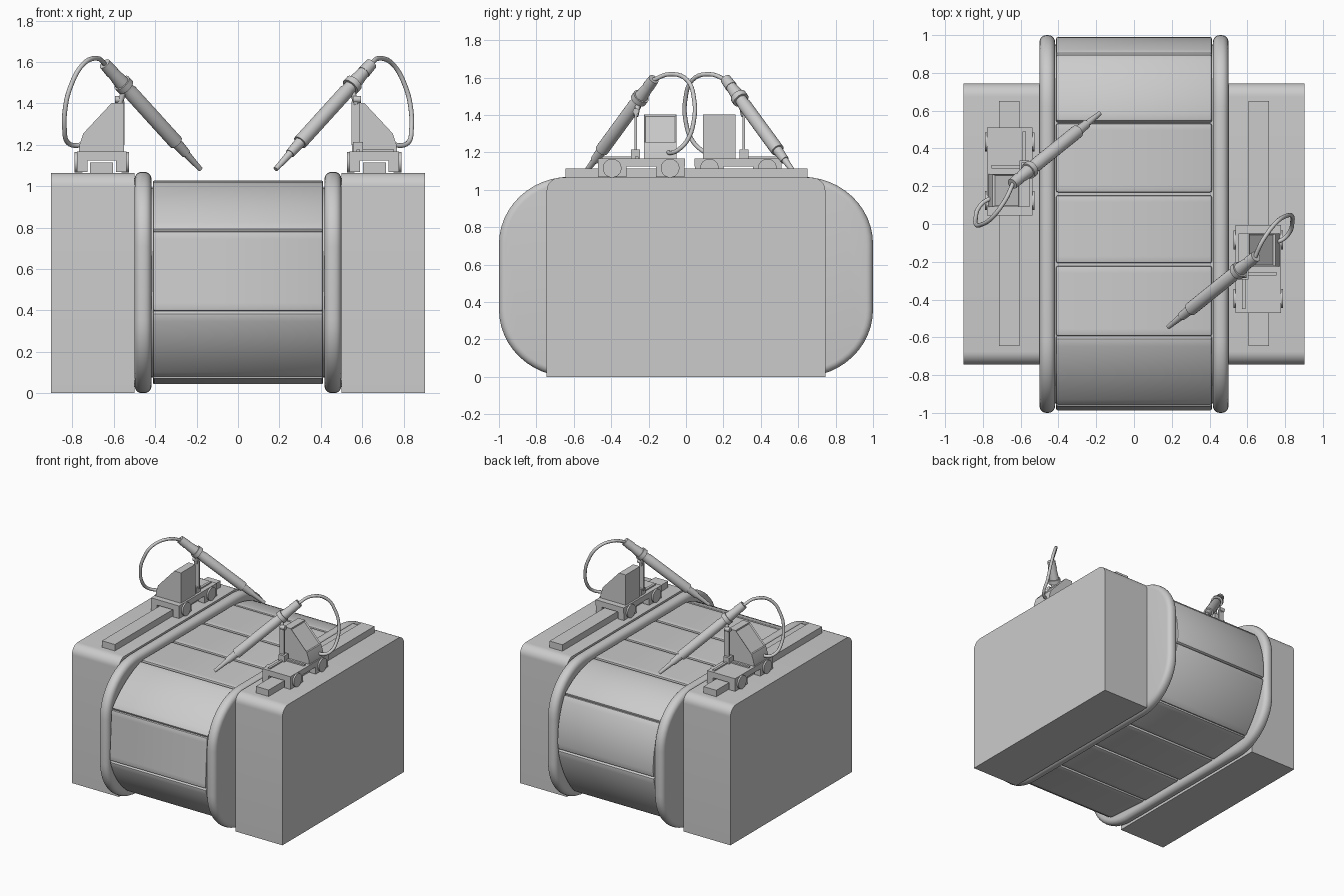
import bpy, bmesh, math
from mathutils import Vector, Matrix

if "Cube" in bpy.data.objects:
    bpy.data.objects.remove(bpy.data.objects["Cube"])

ZC = 0.535


def finish(name, bm, M=None, bevel=0, segs=1):
    bmesh.ops.remove_doubles(bm, verts=bm.verts, dist=1e-5)
    bmesh.ops.recalc_face_normals(bm, faces=bm.faces)
    if bevel:
        edges = [e for e in bm.edges if e.calc_face_angle(0) > math.radians(35)]
        bmesh.ops.bevel(bm, geom=edges, offset=bevel, segments=segs, profile=0.5,
                        affect='EDGES', clamp_overlap=True)
    if M:
        bm.transform(M)
    me = bpy.data.meshes.new(name)
    bm.to_mesh(me)
    bm.free()
    me.shade_smooth()
    me.set_sharp_from_angle(angle=math.radians(30))
    ob = bpy.data.objects.new(name, me)
    bpy.context.collection.objects.link(ob)
    return ob


def prism_bm(pts, vec):
    """Closed prism: a polygon swept along vec."""
    bm = bmesh.new()
    a = [bm.verts.new(p) for p in pts]
    b = [bm.verts.new(Vector(p) + Vector(vec)) for p in pts]
    bm.faces.new(a)
    bm.faces.new(b)
    for i in range(len(a)):
        bm.faces.new((a[i - 1], a[i], b[i], b[i - 1]))
    bmesh.ops.remove_doubles(bm, verts=bm.verts, dist=1e-5)
    bmesh.ops.recalc_face_normals(bm, faces=bm.faces)
    return bm


def prism_x(name, yz, x0, x1, **kw):
    return finish(name, prism_bm([(x0, y, z) for y, z in yz], (x1 - x0, 0, 0)), **kw)


def box(name, x0, x1, y0, y1, z0, z1, **kw):
    return prism_x(name, [(y0, z0), (y1, z0), (y1, z1), (y0, z1)], x0, x1, **kw)


def lathe(name, a, b, profile, M=None, n=20):
    """Solid of revolution from a to b; profile = (fraction, radius)."""
    a, b = Vector(a), Vector(b)
    q = (b - a).to_track_quat('Z', 'Y')
    bm = bmesh.new()
    rings = [[bm.verts.new(a + (b - a) * t + q @ Vector((r * math.cos(2 * math.pi * i / n),
              r * math.sin(2 * math.pi * i / n), 0))) for i in range(n)] for t, r in profile]
    for p, s in zip(rings, rings[1:]):
        for i in range(n):
            bm.faces.new((p[i], p[(i + 1) % n], s[(i + 1) % n], s[i]))
    bm.faces.new(rings[0])
    bm.faces.new(rings[-1])
    return finish(name, bm, M)


def rod(name, a, b, r, M=None, n=16):
    return lathe(name, a, b, [(0, r), (1, r)], M, n)


def loop(hy, hz, a, b, n=12):
    """Closed outline with elliptical corners."""
    pts = []
    for k, (sy, sz) in enumerate([(1, 1), (-1, 1), (-1, -1), (1, -1)]):
        for i in range(n + 1):
            t = math.pi / 2 * (k + i / n)
            pts.append(Vector((sy * (hy - a) + a * math.cos(t), ZC + sz * (hz - b) + b * math.sin(t))))
    return pts


# end discs with rounded rims
for side, s in (("right", 1), ("left", -1)):
    prism_x(side + "_end_disc", loop(1.0, 0.535, 0.38, 0.36), s * 0.418, s * 0.5, bevel=0.036, segs=5)

# inner drum behind the panels
prism_x("inner_drum", loop(0.95, 0.46, 0.4, 0.4), -0.43, 0.43)

# nearly flat panels wrapped round the drum, from joint to joint (y, z)
joints = [Vector(p) for p in (
    (0.16, 1.028), (-0.215, 1.028), (-0.6, 1.028), (-0.965, 0.79), (-0.988, 0.39), (-0.76, 0.07), (-0.37, 0.043),
    (0.02, 0.043), (0.41, 0.043), (0.78, 0.075), (0.988, 0.48), (0.905, 0.885), (0.54, 1.028))]
for k, p in enumerate(joints):
    q = joints[(k + 1) % len(joints)]
    d = (q - p).normalized()
    nrm = Vector((d.y, -d.x))                      # points outwards
    bulge = 0.03 if min(abs(d.x), abs(d.y)) > 0.15 else 0.0
    outer, inner = [], []
    for i in range(11):
        t = i / 10
        c = (p + d * 0.008).lerp(q - d * 0.008, t) + nrm * bulge * 4 * t * (1 - t)
        outer.append(c)
        inner.append(c - nrm * 0.035)
    prism_x(f"drum_panel_{k + 1}", outer + inner[::-1], -0.412, 0.412, bevel=0.009, segs=2)

# side housings, rounded along the upper front and back edges
R = 0.07
arc = [(math.cos(t * math.pi / 16) * R, math.sin(t * math.pi / 16) * R) for t in range(9)]
top = [(0.745 - R + c, 1.065 - R + s) for c, s in arc]
housing = [(-0.745, 0), (0.745, 0)] + top + [(-y, z) for y, z in top[::-1]]
for side, s in (("right", 1), ("left", -1)):
    prism_x(side + "_housing", housing, s * 0.5, s * 0.903)
    box(side + "_rail", s * 0.605, s * 0.715, -0.645, 0.65, 1.05, 1.115)

# carriage assemblies: the left one is the right one turned half round
turn = Matrix.Translation((0, 0.04, 0)) @ Matrix.Rotation(math.pi, 4, 'Z')
for side, M in (("right", Matrix.Identity(4)), ("left", turn)):
    n = side + "_"
    # carriage plate and wheel trucks
    box(n + "carriage_plate", 0.538, 0.778, -0.47, -0.005, 1.125, 1.168, M=M)
    for j, yc in enumerate((-0.395, -0.085)):
        for k, (x0, x1, xo) in enumerate(((0.538, 0.59, 0.526), (0.727, 0.778, 0.79))):
            box(f"{n}wheel_truck_{j}{k}", x0, x1, yc - 0.075, yc + 0.078, 1.07, 1.13, M=M)
            rod(f"{n}wheel_{j}{k}", ((x0 + x1) / 2, yc, 1.116), (xo, yc, 1.116), 0.05, M, 24)
    # guide strips on the plate
    box(n + "guide_strip_long", 0.572, 0.59, -0.45, -0.26, 1.165, 1.178, M=M)
    box(n + "guide_strip_cross", 0.575, 0.755, -0.272, -0.254, 1.165, 1.178, M=M)

    # sloped feeder box with inset panel
    bm = prism_bm([(x, -0.225, z) for x, z in
                   ((0.552, 1.16), (0.77, 1.16), (0.766, 1.2), (0.748, 1.255), (0.61, 1.403), (0.552, 1.403))],
                  (0, 0.175, 0))
    slope = [f for f in bm.faces if f.normal.x > 0.4 and f.normal.z > 0.4]
    bmesh.ops.inset_individual(bm, faces=slope, thickness=0.012, depth=-0.007)
    finish(n + "feeder_box", bm, M)

    # support post and clamp
    box(n + "post_base", 0.555, 0.605, -0.295, -0.245, 1.165, 1.215, M=M)
    box(n + "post", 0.548, 0.588, -0.276, -0.262, 1.2, 1.41, M=M)
    rod(n + "clamp_arm", (0.572, -0.268, 1.395), (0.545, -0.25, 1.485), 0.014, M)
    rod(n + "clamp_knob", (0.555, -0.268, 1.42), (0.595, -0.268, 1.42), 0.017, M)

    # torch
    lathe(n + "torch", (0.182, -0.545, 1.082), (0.645, -0.172, 1.592),
          [(0, 0.012), (0.15, 0.018), (0.15, 0.023), (0.255, 0.027), (0.255, 0.036), (0.73, 0.036),
           (0.75, 0.032), (0.78, 0.032), (0.78, 0.045), (0.82, 0.045),
           (0.82, 0.036), (0.92, 0.029), (0.92, 0.032), (1, 0.029)], M)

    # cable looping from the torch to the feeder box
    cu = bpy.data.curves.new(n + "cable", 'CURVE')
    cu.dimensions = '3D'
    cu.bevel_depth = 0.0115
    cu.bevel_resolution = 3
    cu.resolution_u = 5
    cu.use_fill_caps = True
    path = [(0.64, -0.176, 1.587), (0.68, -0.09, 1.618), (0.75, 0.005, 1.588), (0.81, 0.044, 1.48),
            (0.836, 0.042, 1.37), (0.838, 0.01, 1.27), (0.826, -0.04, 1.215), (0.79, -0.08, 1.197),
            (0.74, -0.1, 1.205)]
    sp = cu.splines.new('BEZIER')
    sp.bezier_points.add(len(path) - 1)
    for bp, p in zip(sp.bezier_points, path):
        bp.co = p
        bp.handle_left_type = bp.handle_right_type = 'AUTO'
    ob = bpy.data.objects.new(n + "cable", cu)
    ob.matrix_world = M
    bpy.context.collection.objects.link(ob)
